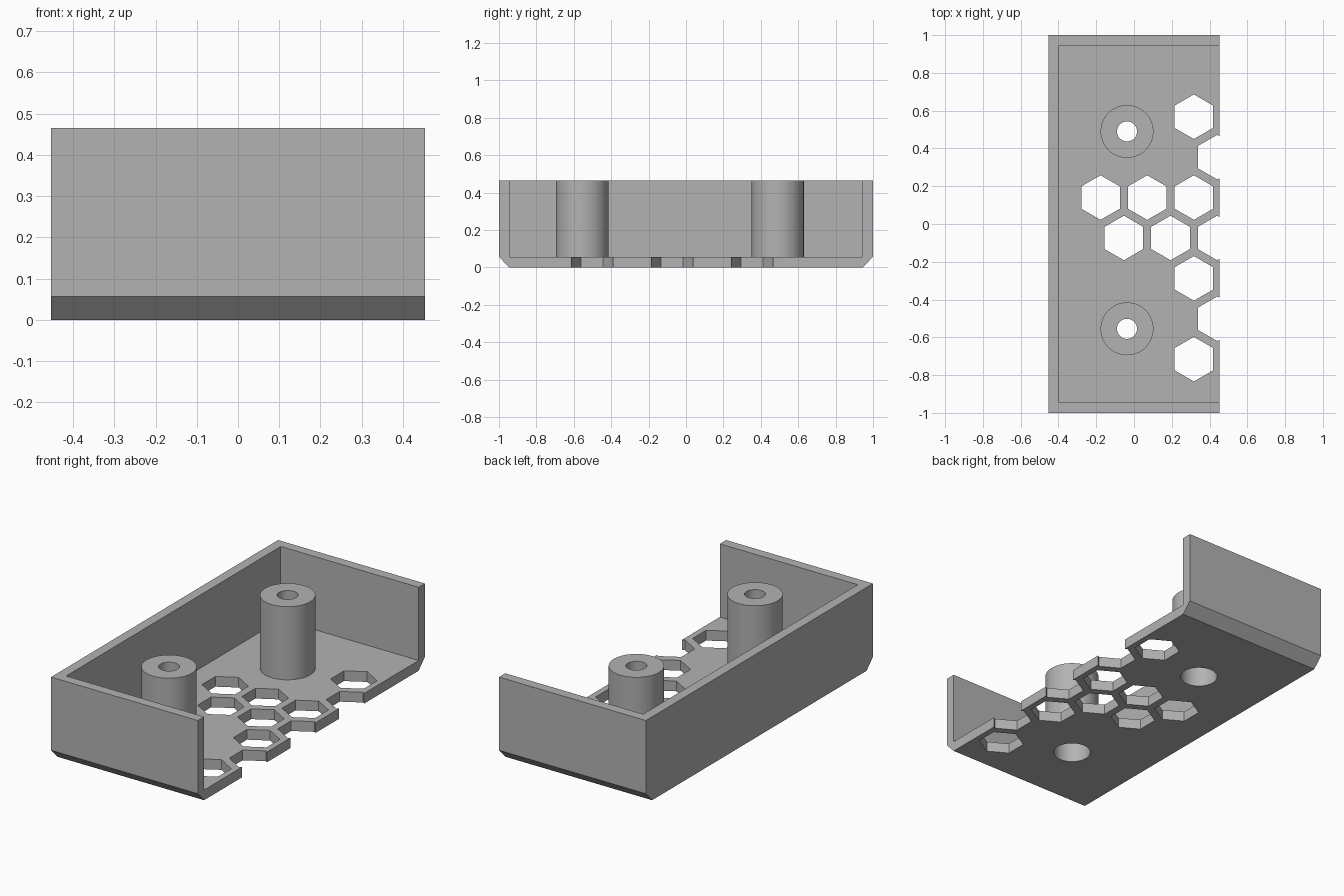
import bpy
import bmesh
from math import cos, sin, pi, radians

cube = bpy.data.objects.get("Cube")
if cube:
    bpy.data.objects.remove(cube, do_unlink=True)

HX, HY, TOP = 0.453, 1.0, 0.465   # half width, half length, height
WALL, FLOOR = 0.055, 0.057
BOSS_R, BORE_R, SCREW_R, SHOULDER = 0.14, 0.097, 0.053, 0.33
BOSSES = [(-0.037, 0.49), (-0.037, -0.555)]
SEGS = 64

grey = bpy.data.materials.new("plain grey")
grey.use_nodes = True
grey.diffuse_color = (0.45, 0.45, 0.45, 1)
grey.node_tree.nodes["Principled BSDF"].inputs["Base Color"].default_value = grey.diffuse_color


def make_object(name, bm):
    bmesh.ops.recalc_face_normals(bm, faces=bm.faces)
    mesh = bpy.data.meshes.new(name)
    bm.to_mesh(mesh)
    bm.free()
    mesh.materials.append(grey)
    obj = bpy.data.objects.new(name, mesh)
    bpy.context.collection.objects.link(obj)
    return obj


def extrude(bm, points, offset):
    face = bm.faces.new([bm.verts.new(p) for p in points])
    new = bmesh.ops.extrude_face_region(bm, geom=[face], use_keep_orig=True)["geom"]
    verts = [g for g in new if isinstance(g, bmesh.types.BMVert)]
    bmesh.ops.translate(bm, verts=verts, vec=offset)


def polygon(x, y, z, radius, sides):
    """Regular polygon with one corner pointing along y."""
    return [(x + radius * sin(2 * pi * i / sides), y + radius * cos(2 * pi * i / sides), z)
            for i in range(sides)]


def activate(obj):
    bpy.ops.object.select_all(action="DESELECT")
    obj.select_set(True)
    bpy.context.view_layer.objects.active = obj


def cut(obj, cutter):
    activate(obj)
    mod = obj.modifiers.new("cut", "BOOLEAN")
    mod.operation, mod.solver, mod.object = "DIFFERENCE", "EXACT", cutter
    bpy.ops.object.modifier_apply(modifier=mod.name)
    bpy.data.objects.remove(cutter, do_unlink=True)


# Outer block, chamfered along the two short bottom edges
bm = bmesh.new()
side = [(HY - WALL, 0), (HY, FLOOR), (HY, TOP)]
profile = side + [(-y, z) for y, z in reversed(side)]
extrude(bm, [(-HX, y, z) for y, z in profile], (2 * HX, 0, 0))
tray = make_object("tray", bm)

# Cavity, open at the top and on the +x side
bm = bmesh.new()
x0, x1, y1 = -HX + WALL, HX + 0.2, HY - WALL
extrude(bm, [(x0, -y1, FLOOR), (x1, -y1, FLOOR), (x1, y1, FLOOR), (x0, y1, FLOOR)], (0, 0, 1))
cut(tray, make_object("cavity_cutter", bm))

# Honeycomb vents and screw bores through the floor
PITCH, VENT_X, VENT_Y = 0.247, 0.317, 0.14
ROW = PITCH * sin(radians(60))
VENTS = [(0, 2), (0.5, 1), (0, 0), (-1, 0), (-2, 0), (0.5, -1), (-0.5, -1), (-1.5, -1),
         (0, -2), (0.5, -3), (0, -4)]   # column and row in the honeycomb
bm = bmesh.new()
for col, row in VENTS:
    extrude(bm, polygon(VENT_X + col * PITCH, VENT_Y + row * ROW, -0.1, 0.118, 6), (0, 0, 0.2))
for x, y in BOSSES:
    extrude(bm, polygon(x, y, -0.1, BORE_R, SEGS), (0, 0, 0.2))
cut(tray, make_object("floor_cutter", bm))

# Hollow screw bosses, with a wide bore below and a narrow hole above
boss_profile = [(BORE_R, FLOOR), (BOSS_R, FLOOR), (BOSS_R, TOP), (SCREW_R, TOP),
                (SCREW_R, SHOULDER), (BORE_R, SHOULDER)]
parts = [tray]
for name, (x, y) in zip(("back_boss", "front_boss"), BOSSES):
    bm = bmesh.new()
    verts = [bm.verts.new((0, r, z)) for r, z in boss_profile]
    edges = [bm.edges.new((verts[i - 1], verts[i])) for i in range(len(verts))]
    bmesh.ops.spin(bm, geom=verts + edges, cent=(0, 0, 0), axis=(0, 0, 1),
                   angle=2 * pi, steps=SEGS, use_merge=True)
    bmesh.ops.remove_doubles(bm, verts=bm.verts, dist=0.0001)
    boss = make_object(name, bm)
    boss.location = (x, y, 0)
    parts.append(boss)

for obj in parts:
    activate(obj)
    bpy.ops.object.shade_smooth_by_angle(angle=radians(30))
